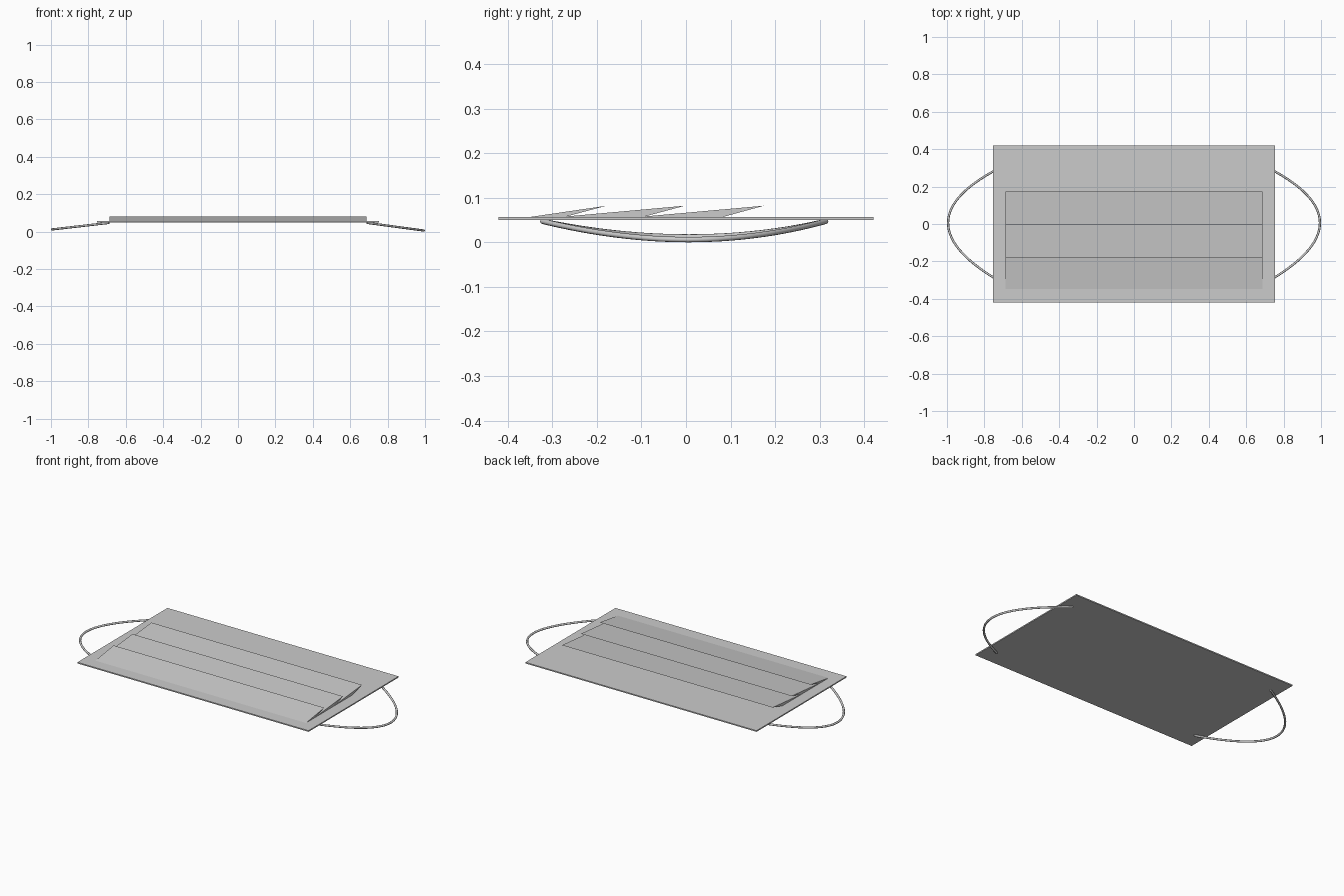
import bpy, bmesh

if "Cube" in bpy.data.objects:
    bpy.data.objects.remove(bpy.data.objects["Cube"])

def prism(name, profile, half_x):
    """Extrude a closed (y, z) profile along x, centred on x = 0."""
    bm = bmesh.new()
    face = bm.faces.new([bm.verts.new((-half_x, y, z)) for y, z in profile])
    ext = bmesh.ops.extrude_face_region(bm, geom=[face])
    verts = [g for g in ext["geom"] if isinstance(g, bmesh.types.BMVert)]
    bmesh.ops.translate(bm, verts=verts, vec=(2 * half_x, 0, 0))
    bmesh.ops.recalc_face_normals(bm, faces=bm.faces)
    me = bpy.data.meshes.new(name)
    bm.to_mesh(me)
    bm.free()
    ob = bpy.data.objects.new(name, me)
    bpy.context.collection.objects.link(ob)
    return ob

# Flat rectangular panel
prism("mask_panel", [(-0.42, 0.05), (0.42, 0.05), (0.42, 0.057), (-0.42, 0.057)], 0.755)

# Three overlapping folds across the front of the panel
prism("pleats", [(-0.355, 0.056), (-0.178, 0.082), (-0.268, 0.058),
                 (-0.002, 0.082), (-0.092, 0.058),
                 (0.175, 0.082), (0.08, 0.056)], 0.688)

# Ear loops: sagging round cords attached under the panel
def ear_loop(name, side, tip_z):
    cu = bpy.data.curves.new(name, "CURVE")
    cu.dimensions = "3D"
    cu.bevel_depth = 0.006
    cu.bevel_resolution = 2
    cu.use_fill_caps = True
    n = 32
    sp = cu.splines.new("POLY")
    sp.points.add(n)
    for i, p in enumerate(sp.points):
        t = 2 * i / n - 1
        p.co = (side * (0.994 - 0.304 * t * t),
                0.318 * t + 0.01 * (1 - t * t) - 0.004,
                tip_z + (0.047 - tip_z) * t * t, 1)
        p.radius = 1
    sp.use_smooth = True
    ob = bpy.data.objects.new(name, cu)
    bpy.context.collection.objects.link(ob)

ear_loop("ear_loop_right", 1, 0.006)
ear_loop("ear_loop_left", -1, 0.012)
